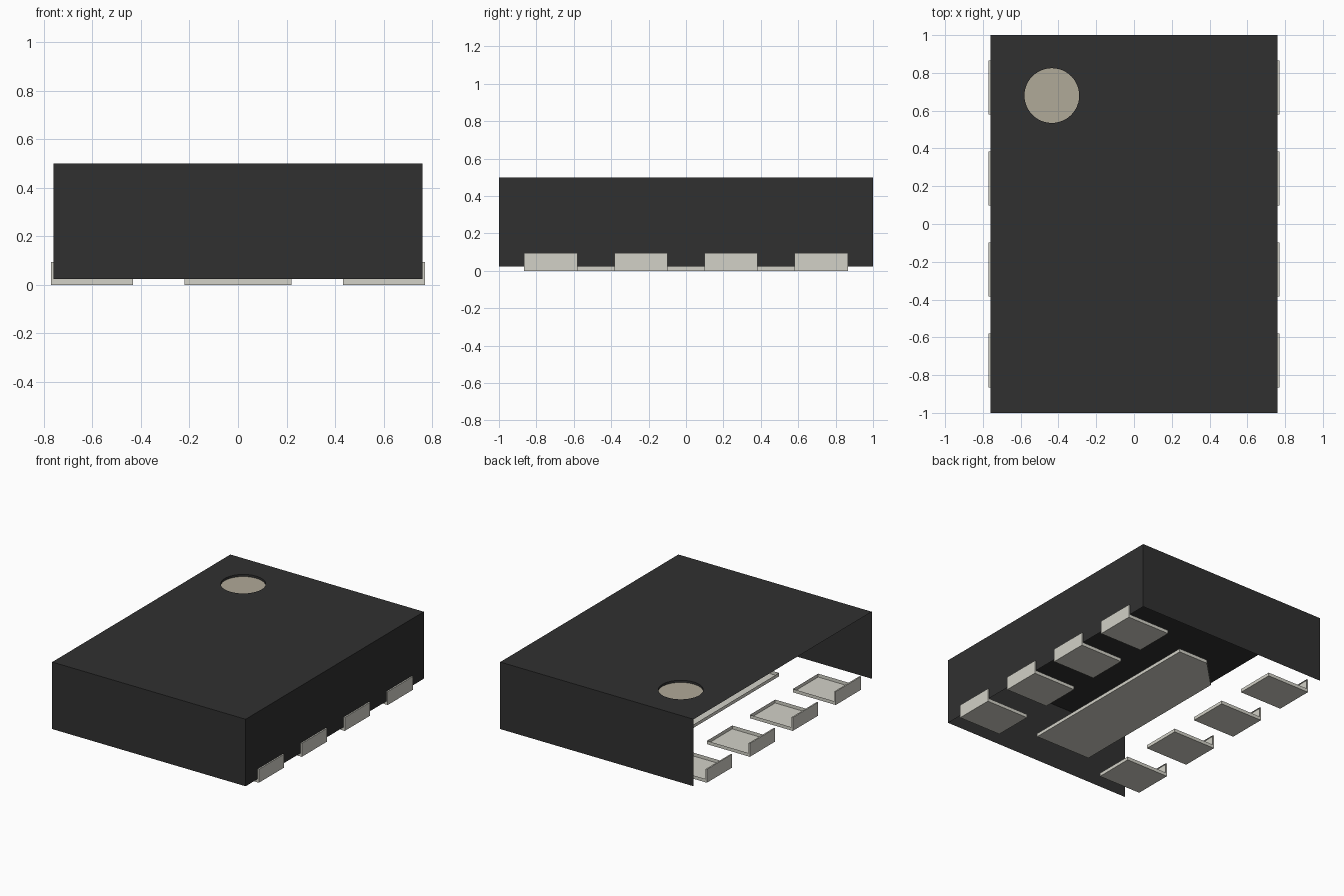
import bpy, bmesh, math

cube = bpy.data.objects.get("Cube")
if cube:
    bpy.data.objects.remove(cube, do_unlink=True)

HX, HY = 0.76, 1.0           # half width and half length of the body
Z0, Z1 = 0.024, 0.50         # underside and top of the body
TIP, TAB_Z = 0.77, 0.095     # outer face and height of the pad tabs
DOT, DOT_R, DOT_DEPTH = (-0.435, 0.68), 0.145, 0.015


def material(name, rgb):
    m = bpy.data.materials.new(name)
    m.use_nodes = True
    m.diffuse_color = (*rgb, 1)
    bsdf = m.node_tree.nodes["Principled BSDF"]
    bsdf.inputs["Base Color"].default_value = (*rgb, 1)
    bsdf.inputs["Roughness"].default_value = 0.6
    return m


BLACK = material("black plastic", (0.030, 0.030, 0.030))
METAL = material("pale metal", (0.645, 0.638, 0.572))
TAN = material("tan marking", (0.435, 0.398, 0.316))


def finish(bm, name, mat):
    me = bpy.data.meshes.new(name)
    bm.to_mesh(me)
    bm.free()
    me.materials.append(mat)
    ob = bpy.data.objects.new(name, me)
    bpy.context.collection.objects.link(ob)
    return ob


def circle(z, n=48):
    return [(DOT[0] + DOT_R * math.cos(2 * math.pi * i / n),
             DOT[1] + DOT_R * math.sin(2 * math.pi * i / n), z) for i in range(n)]


def add_loop(bm, points):
    return [bm.verts.new(p) for p in points]


def band(bm, lower, upper, skip=()):
    n = len(lower)
    for i in range(n):
        if i not in skip:
            j = (i + 1) % n
            bm.faces.new((lower[i], lower[j], upper[j], upper[i]))


# Body shell: holed top, three walls, open underside and open -x side
bm = bmesh.new()
corners = [(-HX, -HY), (HX, -HY), (HX, HY), (-HX, HY)]
low = add_loop(bm, [(x, y, Z0) for x, y in corners])
high = add_loop(bm, [(x, y, Z1) for x, y in corners])
rim = add_loop(bm, circle(Z1))
edges = [bm.edges.new((loop[i - 1], loop[i])) for loop in (high, rim) for i in range(len(loop))]
bmesh.ops.triangle_fill(bm, edges=edges, use_beauty=True, normal=(0, 0, 1))
band(bm, low, high, skip=(3,))
# Wall of the round recess, facing its middle
pit = add_loop(bm, circle(Z1 - DOT_DEPTH))
band(bm, rim, pit)
finish(bm, "body_shell", BLACK)

# Marking disc at the bottom of the recess
bm = bmesh.new()
bm.faces.new(add_loop(bm, circle(Z1 - DOT_DEPTH)))
finish(bm, "marking_dot", TAN)

# Centre pad: shallow open tray with one cut corner
bm = bmesh.new()
outline = [(-0.22, -0.73), (0.22, -0.73), (0.22, 0.73), (-0.015, 0.73), (-0.22, 0.525)]
low = add_loop(bm, [(x, y, 0) for x, y in outline])
high = add_loop(bm, [(x, y, Z0) for x, y in outline])
bm.faces.new(low[::-1])
band(bm, low, high)
finish(bm, "centre_pad", METAL)


# Edge pad: L-shaped side profile, open where it meets the body
def edge_pad(name, side, y):
    bm = bmesh.new()
    profile = [(0.433, Z0), (0.433, 0), (TIP, 0), (TIP, TAB_Z), (HX, TAB_Z), (HX, Z0)]
    a = add_loop(bm, [(side * x, y - 0.142, z) for x, z in profile])
    b = add_loop(bm, [(side * x, y + 0.142, z) for x, z in profile])
    bm.faces.new(a)
    bm.faces.new(b[::-1])
    band(bm, b, a, skip=(4, 5))
    if side < 0:
        bmesh.ops.reverse_faces(bm, faces=bm.faces[:])
    finish(bm, name, METAL)


for side, label in ((1, "left"), (-1, "right")):
    for i, y in enumerate((-0.723, -0.241, 0.241, 0.723)):
        edge_pad(f"{label}_edge_pad_{i + 1}", side, y)
